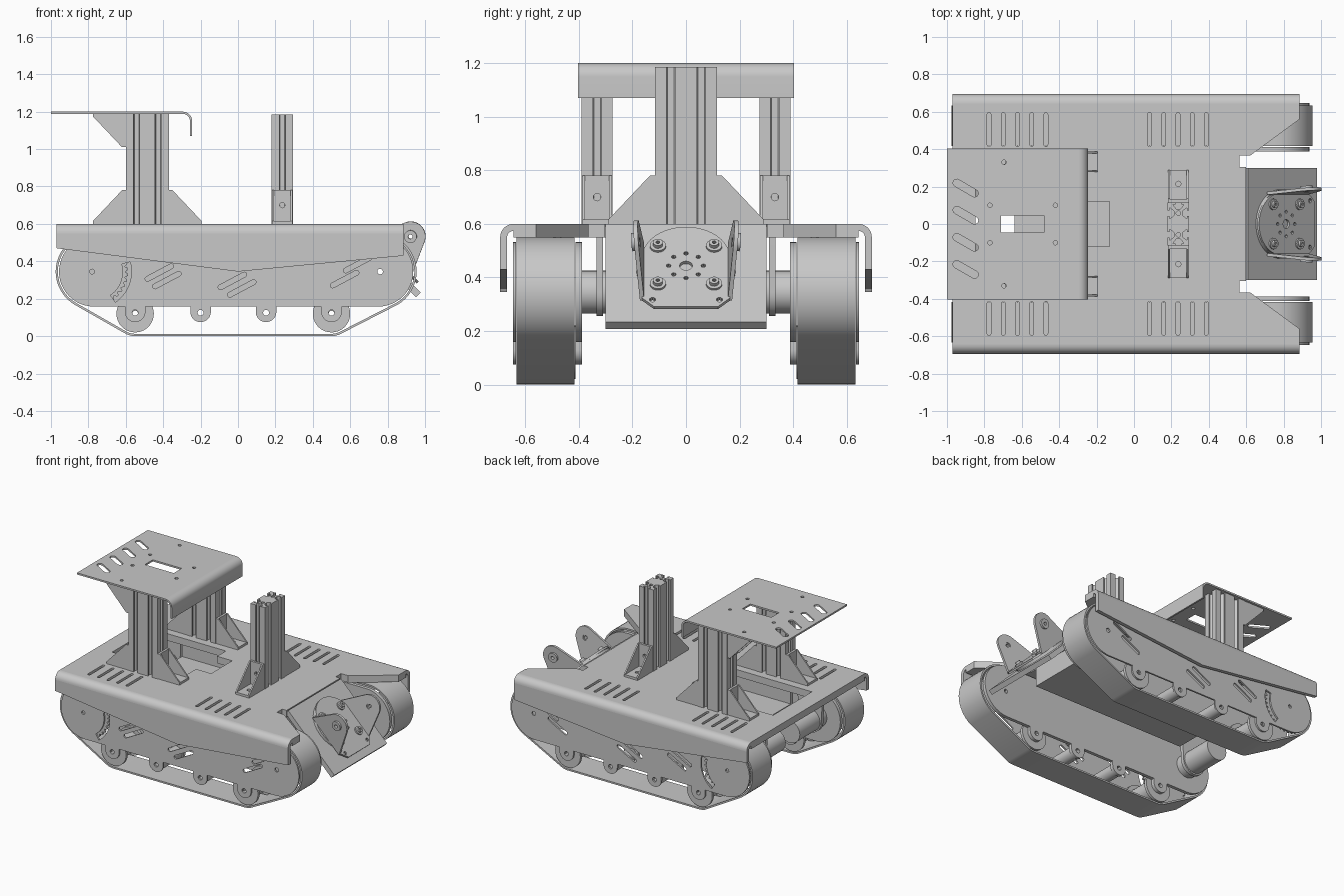
import bpy, bmesh
from math import cos, sin, pi, radians
from mathutils import Matrix, Vector
from mathutils.geometry import convex_hull_2d

old = bpy.data.objects.get("Cube")
if old:
    bpy.data.objects.remove(old)

grey = bpy.data.materials.new("light_grey")
grey.use_nodes = True
GREY = (0.58, 0.58, 0.58, 1)
grey.diffuse_color = GREY
grey.node_tree.nodes["Principled BSDF"].inputs["Base Color"].default_value = GREY
parts = []

XZ = Matrix.Rotation(pi / 2, 4, 'X')
YZ = Matrix(((0, 0, 1, 0), (1, 0, 0, 0), (0, 1, 0, 0), (0, 0, 0, 1)))


def at(x, y, z, m=Matrix()):
    return Matrix.Translation((x, y, z)) @ m


def flat(name, loops, thick, m):
    """Extrude 2D outlines (inner loops become holes) centred on their plane."""
    cu = bpy.data.curves.new(name, 'CURVE')
    cu.dimensions, cu.fill_mode, cu.extrude = '2D', 'BOTH', thick / 2
    for loop in loops:
        sp = cu.splines.new('POLY')
        sp.points.add(len(loop) - 1)
        for p, (a, b) in zip(sp.points, loop):
            p.co = (a, b, 0, 1)
        sp.use_cyclic_u = True
    tmp = bpy.data.objects.new(name, cu)
    bpy.context.collection.objects.link(tmp)
    deps = bpy.context.evaluated_depsgraph_get()
    me = bpy.data.meshes.new_from_object(tmp.evaluated_get(deps))
    bpy.data.objects.remove(tmp)
    bm = bmesh.new()
    bm.from_mesh(me)
    bm.transform(m)
    bmesh.ops.remove_doubles(bm, verts=bm.verts, dist=1e-5)
    bmesh.ops.recalc_face_normals(bm, faces=bm.faces)
    bm.to_mesh(me)
    bm.free()
    me.materials.clear()
    me.materials.append(grey)
    ob = bpy.data.objects.new(name, me)
    bpy.context.collection.objects.link(ob)
    parts.append(ob)


def arc(x, y, r, a0=0, a1=360, n=24):
    full = a1 - a0 == 360
    steps = n if full else n + 1
    angs = [radians(a0 + (a1 - a0) * i / n) for i in range(steps)]
    return [(x + r * cos(a), y + r * sin(a)) for a in angs]


def rect(x0, x1, y0, y1):
    return [(x0, y0), (x1, y0), (x1, y1), (x0, y1)]


def slot(x, y, length, width, deg):
    h, r = (length - width) / 2, width / 2
    dx, dy = h * cos(radians(deg)), h * sin(radians(deg))
    return (arc(x + dx, y + dy, r, deg - 90, deg + 90, 8)
            + arc(x - dx, y - dy, r, deg + 90, deg + 270, 8))


def hull(points):
    return [points[i] for i in convex_hull_2d([Vector(p) for p in points])]


def box(name, x0, x1, y0, y1, z0, z1):
    flat(name, [rect(x0, x1, y0, y1)], z1 - z0, at(0, 0, (z0 + z1) / 2))


def post_profile(size):
    """Double T-slot extrusion, long along x."""
    notch = [(-.016, 0), (-.016, .01), (-.03, .01), (-.012, .034),
             (.012, .034), (.03, .01), (.016, .01), (.016, 0)]
    h = size / 2
    out = [(-size, -h)]
    out += [(c + a, -h + b) for c in (-h, h) for a, b in notch] + [(size, -h)]
    out += [(size - b, a) for a, b in notch] + [(size, h)]
    out += [(c - a, h - b) for c in (h, -h) for a, b in notch] + [(-size, h)]
    out += [(-size + b, -a) for a, b in notch]
    return [out] + [arc(c, 0, .012, n=12) for c in (-h, h)]


def bracket(name, m):
    """Corner bracket: foot along +x, back plate along +z, two ribs."""
    hole = arc(.1, 0, .014, n=12)
    flat(name + "_foot", [rect(0, .175, -.055, .055), hole], .016, m @ at(0, 0, .008))
    flat(name + "_back", [rect(-.055, .055, 0, .18), arc(0, .1, .014, n=12)],
         .016, m @ at(.008, 0, 0, YZ))
    rib = [(0, 0), (.175, 0), (.175, .016), (.02, .18), (0, .18)]
    for s in (-1, 1):
        flat(name + "_rib", [rib], .01, m @ at(0, s * .05, 0, XZ))


# Track units on both sides
REAR, NOSE, LOW = (-.77, .345), (.75, .345), ((-.55, .11), (.5, .11))


def track_loop(inset):
    pts = arc(*REAR, .205 - inset, n=48) + arc(*NOSE, .205 - inset, n=48)
    for c in LOW:
        pts += arc(*c, .11 - inset, n=32)
    return hull(pts)


inner_panel = [hull(arc(*REAR, .187, n=48) + arc(*NOSE, .187, n=48)),
               arc(-.78, .345, .013, n=12), arc(.76, .345, .015, n=12)]
outer_panel = inner_panel + [slot(x, z, .17, .026, 28) for x, z in (
    (-.42, .34), (-.38, .3), (-.03, .295), (.02, .255), (.57, .305), (.64, .385))]
outer_panel += [arc(*REAR, .2, -55, 15, 16) + arc(*REAR, .155, 15, -55, 16)]
gear = [(REAR[0] + r * cos(radians(10 * i + d)), REAR[1] + r * sin(radians(10 * i + d)))
        for i in range(36) for r, d in ((.168, 0), (.183, 3), (.183, 6), (.168, 9))]

for side, s in (("front", -1), ("back", 1)):
    flat(side + "_track_belt", [track_loop(0), track_loop(.012)], .217, at(0, s * .525, 0, XZ))
    for panel, y, thick, inward in ((inner_panel, .4, .024, .022),
                                    (outer_panel, .64, .012, -.02)):
        flat(side + "_track_panel", panel, thick, at(0, s * y, 0, XZ))
        for x in (-.55, -.2, .15, .5):
            tab = [(x + .055, .158), (x - .055, .158)] + arc(x, .13, .055, 180, 360, 16)
            flat(side + "_wheel_tab", [tab, arc(x, .125, .016, n=12)], thick,
                 at(0, s * y, 0, XZ))
        for x, z in LOW:
            flat(side + "_idler_rim", [arc(x, z + .01, .1, n=40), arc(x, z + .01, .016, n=12)],
                 .02, at(0, s * (y + inward), 0, XZ))
    flat(side + "_drive_sprocket", [gear], .014, at(0, s * .62, 0, XZ))
    for x in (-.2, .15):
        flat(side + "_roller", [arc(x, .125, .045), arc(x, .125, .016, n=12)], .22,
             at(0, s * .522, 0, XZ))
    for x, z in LOW:
        flat(side + "_idler_core", [arc(x, z + .01, .07), arc(x, z + .01, .016, n=12)], .18,
             at(0, s * .521, 0, XZ))
    # Drive motor hung from the deck
    flat(side + "_motor", [arc(*REAR, .08, n=32)], .31, at(0, s * .235, 0, XZ))
    mount = [(-.87, .55)] + arc(*REAR, .09, 180, 360, 20) + [(-.67, .55)]
    flat(side + "_motor_mount", [mount], .025, at(0, s * .322, 0, XZ))

    # Side skirt of the cover, with its rounded shoulder
    skirt = [(-.97, .55), (-.97, .47), (0, .345), (.885, .43), (.885, .55)]
    flat(side + "_skirt", [skirt], .026, at(0, s * .681, 0, XZ))
    shoulder = arc(.644, .55, .05, 0, 90, 8) + arc(.644, .55, .024, 90, 0, 8)
    flat(side + "_shoulder", [[(s * a, b) for a, b in shoulder]], 1.855, at(-.0425, 0, 0, YZ))

# Cover deck with nose notch, centre opening and vents
half = [(.885, .644), (.885, .56), (.62, .365), (.565, .365), (.565, .305), (.6, .305)]
deck = [(-.97, .644)] + half + [(x, -y) for x, y in reversed(half)] + [(-.97, -.644)]
opening = [(-.848, -.22), (-.25, -.22), (-.25, -.12), (-.13, -.12),
           (-.13, .12), (-.25, .12), (-.25, .22), (-.848, .22)]
vents = [slot(x0 + .076 * i, s * .505, .18, .02, 90)
         for x0 in (-.775, .083) for i in range(5) for s in (-1, 1)]
flat("cover_deck", [deck, opening] + vents, .05, at(0, 0, .575))

# Shallow tray under the deck
box("tray_floor", -.64, .58, -.3, .3, .41, .435)
box("tray_nose_wall", .555, .58, -.3, .3, .435, .55)
for s in (-1, 1):
    box("tray_side_wall", -.64, .555, s * .288 - .012, s * .288 + .012, .435, .55)

# Rear towers, head post and their corner brackets
profile = post_profile(.115)
for s in (-1, 1):
    flat("rear_tower", profile, .59, at(-.485, s * .332, .895))
    bracket("tower_bracket_rear", at(-.6, s * .332, .6, Matrix.Rotation(pi, 4, 'Z')))
    bracket("tower_bracket_nose", at(-.37, s * .332, .6))
    bracket("shelf_bracket", at(-.6, s * .332, 1.19, Matrix.Rotation(pi, 4, 'Y')))
    bracket("post_bracket", at(.237, s * .115, .6, Matrix.Rotation(s * pi / 2, 4, 'Z')))
flat("head_post", profile, .585, at(.237, 0, .8925, Matrix.Rotation(pi / 2, 4, 'Z')))

# Upper shelf with rolled lip
shelf = [rect(-1, -.295, -.403, .403), rect(-.71, -.48, -.045, .045)]
shelf += [slot(-.9, .192 - .145 * i, .15, .04, -30) for i in range(4)]
shelf += [arc(x, s * y, .012, n=12) for x, y in ((-.695, .33), (-.77, .1), (-.42, .1))
          for s in (-1, 1)]
flat("upper_shelf", shelf, .012, at(0, 0, 1.194))
lip = arc(-.295, 1.15, .05, 90, 0, 10) + [(-.245, 1.07), (-.257, 1.07)]
lip += arc(-.295, 1.15, .038, 0, 90, 10)
flat("shelf_lip", [lip], .806, at(0, 0, 0, XZ))

# Sloped nose plate with tilting mount, local z pointing out of the plate
M = at(.79, 0, .42, Matrix.Rotation(pi / 4, 4, 'Y'))
flat("nose_plate", [rect(-.255, .265, -.3, .3)], .035, M @ at(0, 0, -.0175))
flat("turntable", [arc(-.01, 0, .185, n=48)], .02, M @ at(0, 0, .01))
base = arc(-.04, 0, .165, 90, 270, 24) + [(.17, -.165), (.215, -.12), (.215, .12), (.17, .165)]
holes = [arc(0, 0, .024, n=16)] + [arc(x, y, .009, n=8) for x, y in arc(0, 0, .065, n=8)]
holes += [arc(.18, s * .125, .012, n=10) for s in (-1, 1)]
flat("mount_base", [base] + holes, .014, M @ at(0, 0, .027))
for x in (-.1, .1):
    for y in (-.105, .105):
        flat("mount_washer", [arc(x, y, .03)], .01, M @ at(0, 0, .038))
        flat("mount_screw", [arc(x, y, .018), arc(x, y, .008, n=6)], .016, M @ at(0, 0, .05))
ear = hull(arc(.014, .175, .08, n=32) + [(-.13, .02), (.17, .02), (.14, .06)])
for s in (-1, 1):
    splay = M @ at(0, s * .162, 0, Matrix.Rotation(radians(-6 * s), 4, 'X'))
    flat("mount_arm", [ear, arc(.014, .175, .02, n=12)], .016, splay @ XZ)
    flat("arm_pivot", [arc(.014, .175, .034), arc(.014, .175, .012, n=12)], .024,
         splay @ at(0, s * .01, 0, XZ))

# Smooth rounded parts while keeping edges sharp
for ob in bpy.context.selected_objects:
    ob.select_set(False)
for ob in parts:
    ob.select_set(True)
bpy.context.view_layer.objects.active = parts[0]
bpy.ops.object.shade_smooth_by_angle(angle=radians(30))
